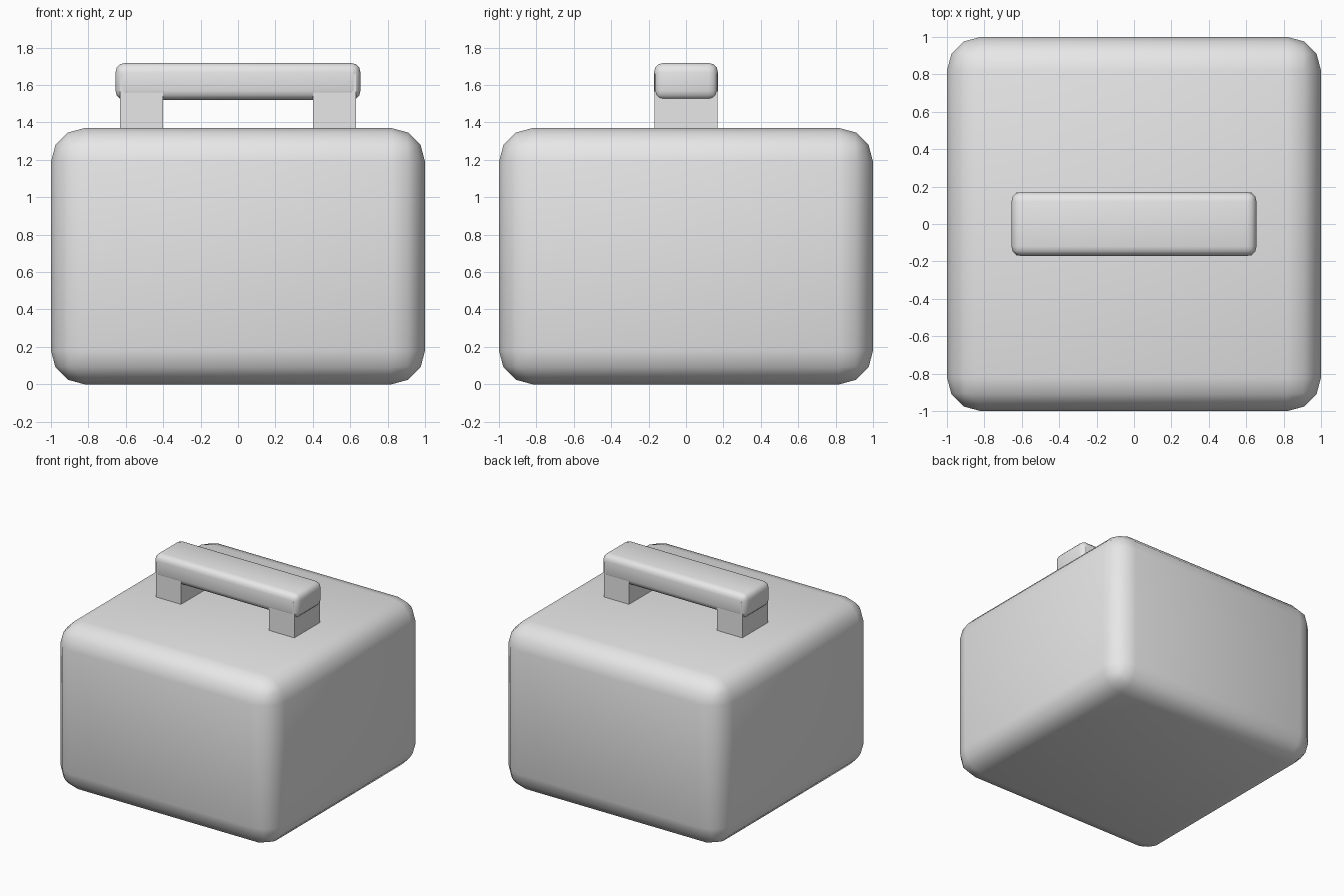
import bpy

cube = bpy.data.objects.get("Cube")
if cube:
    bpy.data.objects.remove(cube, do_unlink=True)

grey = bpy.data.materials.new("light grey")
grey.use_nodes = True
colour = (0.8, 0.8, 0.8, 1)
grey.diffuse_color = colour
grey.node_tree.nodes["Principled BSDF"].inputs["Base Color"].default_value = colour


def box(name, low, high, bevel=0):
    """Box between two corners, with optional smooth rounded edges."""
    centre = [(a + b) / 2 for a, b in zip(low, high)]
    bpy.ops.mesh.primitive_cube_add(size=1, location=centre)
    ob = bpy.context.object
    ob.name = name
    ob.scale = [b - a for a, b in zip(low, high)]
    bpy.ops.object.transform_apply(location=False, rotation=False, scale=True)
    ob.data.materials.append(grey)
    if bevel:
        mod = ob.modifiers.new("rounded edges", "BEVEL")
        mod.width = bevel
        mod.segments = 3
        bpy.ops.object.modifier_apply(modifier=mod.name)
        bpy.ops.object.shade_smooth()
    return ob


# Rounded case
box("case_body", (-1, -1, 0), (1, 1, 1.37), 0.18)

# Grip bar
box("handle_grip", (-0.655, -0.171, 1.52), (0.655, 0.171, 1.718), 0.05)

# Posts that carry the grip
for side, x in (("left", 0.515), ("right", -0.515)):
    box(side + "_handle_post", (x - 0.115, -0.168, 1.3), (x + 0.115, 0.168, 1.66))
